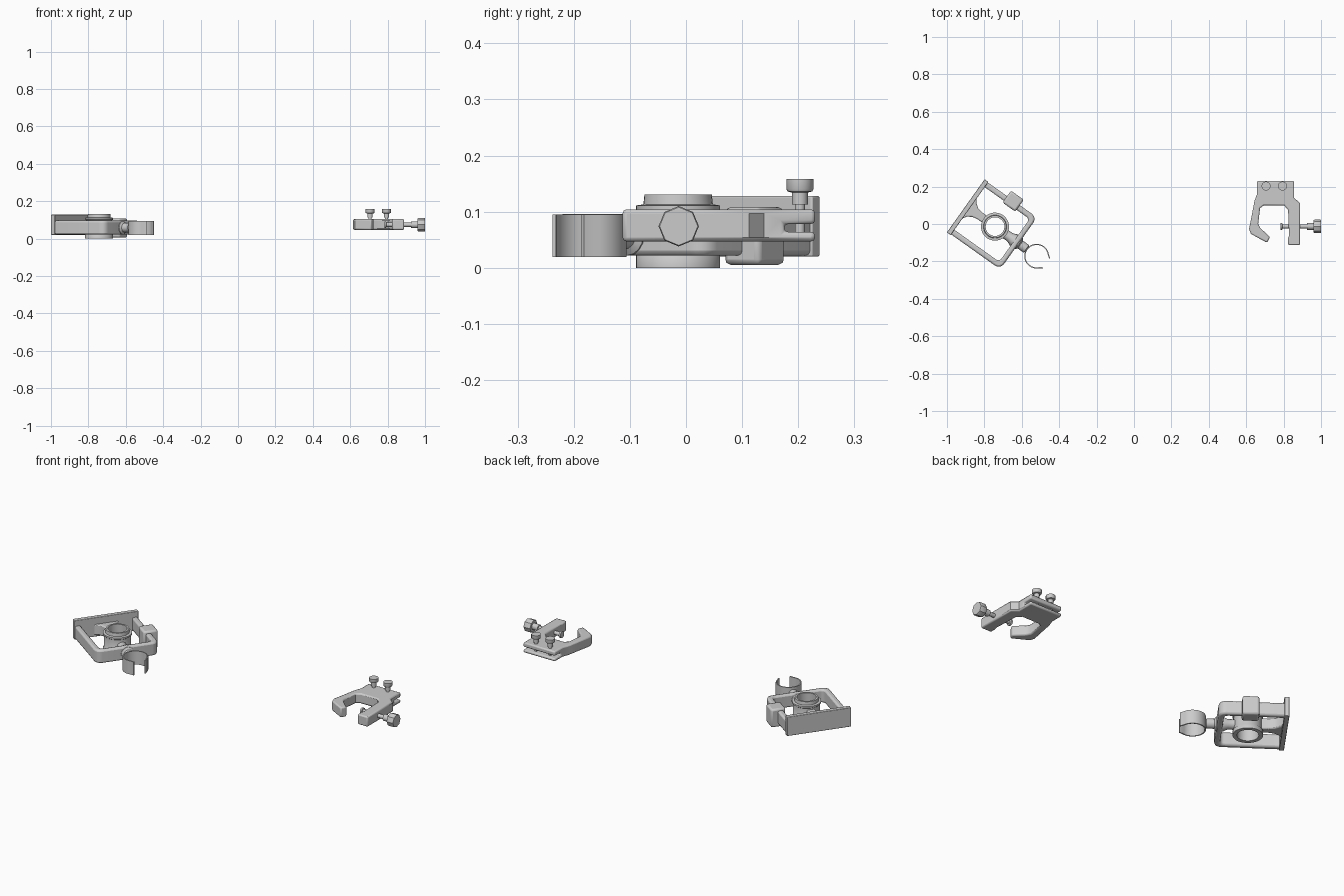
import bpy, bmesh, math
from mathutils import Matrix, Vector

if "Cube" in bpy.data.objects:
    bpy.data.objects.remove(bpy.data.objects["Cube"])

# Local frame of the rotated bracket (u towards the clip), centred on its ring
BRACKET = Matrix.Translation((-0.743, -0.014, 0)) @ Matrix.Rotation(math.radians(-35.4), 4, 'Z')
WORLD = Matrix.Identity(4)


def finish(name, bm, mat, bevel=0.0, segs=2):
    bmesh.ops.recalc_face_normals(bm, faces=bm.faces)
    me = bpy.data.meshes.new(name)
    bm.to_mesh(me)
    bm.free()
    me.transform(mat)
    ob = bpy.data.objects.new(name, me)
    bpy.context.collection.objects.link(ob)
    bpy.ops.object.select_all(action='DESELECT')
    bpy.context.view_layer.objects.active = ob
    ob.select_set(True)
    bpy.ops.object.shade_smooth_by_angle(angle=math.radians(40))
    if bevel:
        m = ob.modifiers.new("bevel", 'BEVEL')
        m.width, m.segments, m.limit_method = bevel, segs, 'ANGLE'
        m.angle_limit = math.radians(50)
    return ob


def prism(name, pts, z0, z1, mat=WORLD, bevel=0.0):
    bm = bmesh.new()
    f = bm.faces.new([bm.verts.new((x, y, z0)) for x, y in pts])
    ex = bmesh.ops.extrude_face_region(bm, geom=[f])
    vs = [g for g in ex['geom'] if isinstance(g, bmesh.types.BMVert)]
    bmesh.ops.translate(bm, verts=vs, vec=(0, 0, z1 - z0))
    return finish(name, bm, mat, bevel)


def box(name, x0, x1, y0, y1, z0, z1, mat=WORLD, bevel=0.0):
    return prism(name, [(x0, y0), (x1, y0), (x1, y1), (x0, y1)], z0, z1, mat, bevel)


def lathe(name, prof, mat=WORLD, n=24, phase=0.0, closed=False):
    """Revolve (radius, height) points about local z; open profiles get end caps."""
    bm = bmesh.new()
    rings = [[bm.verts.new((r * math.cos(phase + math.tau * i / n),
                            r * math.sin(phase + math.tau * i / n), z))
              for i in range(n)] for r, z in prof]
    pairs = list(zip(rings, rings[1:])) + ([(rings[-1], rings[0])] if closed else [])
    for a, b in pairs:
        for i in range(n):
            j = (i + 1) % n
            bm.faces.new((a[i], a[j], b[j], b[i]))
    if not closed:
        bm.faces.new(rings[0])
        bm.faces.new(rings[-1])
    return finish(name, bm, mat)


def arc(cx, cy, r, a0, a1, n):
    return [(cx + r * math.cos(math.radians(a0 + (a1 - a0) * i / n)),
             cy + r * math.sin(math.radians(a0 + (a1 - a0) * i / n))) for i in range(n + 1)]


def along_x(x, y, z):
    return Matrix.Translation((x, y, z)) @ Matrix.Rotation(math.pi / 2, 4, 'Y')


# ---- Bracket: back plate and U-shaped frame ----
box("back_plate", -0.192, -0.167, -0.174, 0.174, 0.02, 0.128, BRACKET, 0.003)
outer = ([(-0.18, -0.17)] + arc(0.12, -0.135, 0.035, -90, 0, 4)
         + arc(0.12, 0.135, 0.035, 0, 90, 4) + [(-0.18, 0.17)])
inner = ([(-0.18, 0.14)] + arc(0.107, 0.12, 0.02, 90, 0, 4)
         + arc(0.107, -0.12, 0.02, 0, -90, 4) + [(-0.18, -0.14)])
prism("frame_loop", outer + inner, 0.022, 0.096, BRACKET, 0.009)

# Counterweight block on one side bar
box("side_block", -0.042, 0.042, 0.128, 0.206, 0.005, 0.108, BRACKET, 0.01)

# Central ring with stepped lip
lathe("ring_socket", [(0.054, 0.0), (0.075, 0.0), (0.075, 0.022), (0.07, 0.028), (0.07, 0.098),
                      (0.075, 0.102), (0.075, 0.111), (0.062, 0.113), (0.06, 0.131),
                      (0.05, 0.131)], BRACKET, 32, closed=True)

# Webs holding the ring: flared at the plate, rod at the front
half = [(-0.172, 0.075), (-0.155, 0.045), (-0.13, 0.028), (-0.1, 0.022), (-0.064, 0.022)]
prism("rear_web", half + [(u, -v) for u, v in reversed(half)], 0.03, 0.09, BRACKET, 0.006)
lathe("clip_stem", [(0.026, 0.066), (0.026, 0.1), (0.036, 0.122), (0.036, 0.158),
                    (0.025, 0.166), (0.025, 0.205), (0.014, 0.212)],
      BRACKET @ along_x(0, 0, 0.058), 16)

# Spring clip
outer_arc = arc(0.273, 0, 0.066, 42, 318, 28)
inner_arc = arc(0.273, 0, 0.060, 318, 42, 28)
prism("spring_clip", [(0.338, 0.034)] + outer_arc + [(0.338, -0.034), (0.336, -0.028)]
      + inner_arc + [(0.336, 0.028)], 0.019, 0.095, BRACKET)

# ---- C-clamp body ----
profile = [(.658, .23), (.658, .16), (.644, .123), (.631, .053), (.615, -.027), (.625, -.053),
           (.711, -.10), (.727, -.07), (.676, -.022), (.664, 0), (.674, .085), (.695, .10),
           (.802, .10), (.824, .075), (.829, -.064), (.824, -.075), (.824, -.113), (.888, -.113),
           (.888, .112), (.856, .139), (.856, .23)]
body = prism("clamp_body", profile, 0.047, 0.104)
slot = box("slot_cutter", 0.6, 0.95, 0.175, 0.3, 0.064, 0.078)
slot.hide_render = True
slot.hide_set(True)
cut = body.modifiers.new("slot", 'BOOLEAN')
cut.operation, cut.object, cut.solver = 'DIFFERENCE', slot, 'EXACT'
bev = body.modifiers.new("bevel", 'BEVEL')
bev.width, bev.segments, bev.limit_method = 0.008, 2, 'ANGLE'
bev.angle_limit = math.radians(60)

# Two thumb screws through the split plates
for i, x in enumerate((0.706, 0.794)):
    lathe(f"thumb_screw_{i + 1}", [(0.009, 0.05), (0.009, 0.113), (0.014, 0.113), (0.014, 0.134),
                                   (0.022, 0.136), (0.024, 0.14), (0.024, 0.158)],
          Matrix.Translation((x, 0.203, 0)), 16)

# Clamping screw: pad, shaft, collar and eight-sided knob
lathe("clamp_screw", [(0.018, 0.782), (0.018, 0.792), (0.011, 0.794), (0.011, 0.925),
                      (0.018, 0.925), (0.018, 0.966)], along_x(0, -0.013, 0.074), 16)
lathe("clamp_knob", [(0.033, 0.96), (0.036, 0.966), (0.036, 0.996), (0.034, 1.0)],
      along_x(0, -0.013, 0.074), 8)
